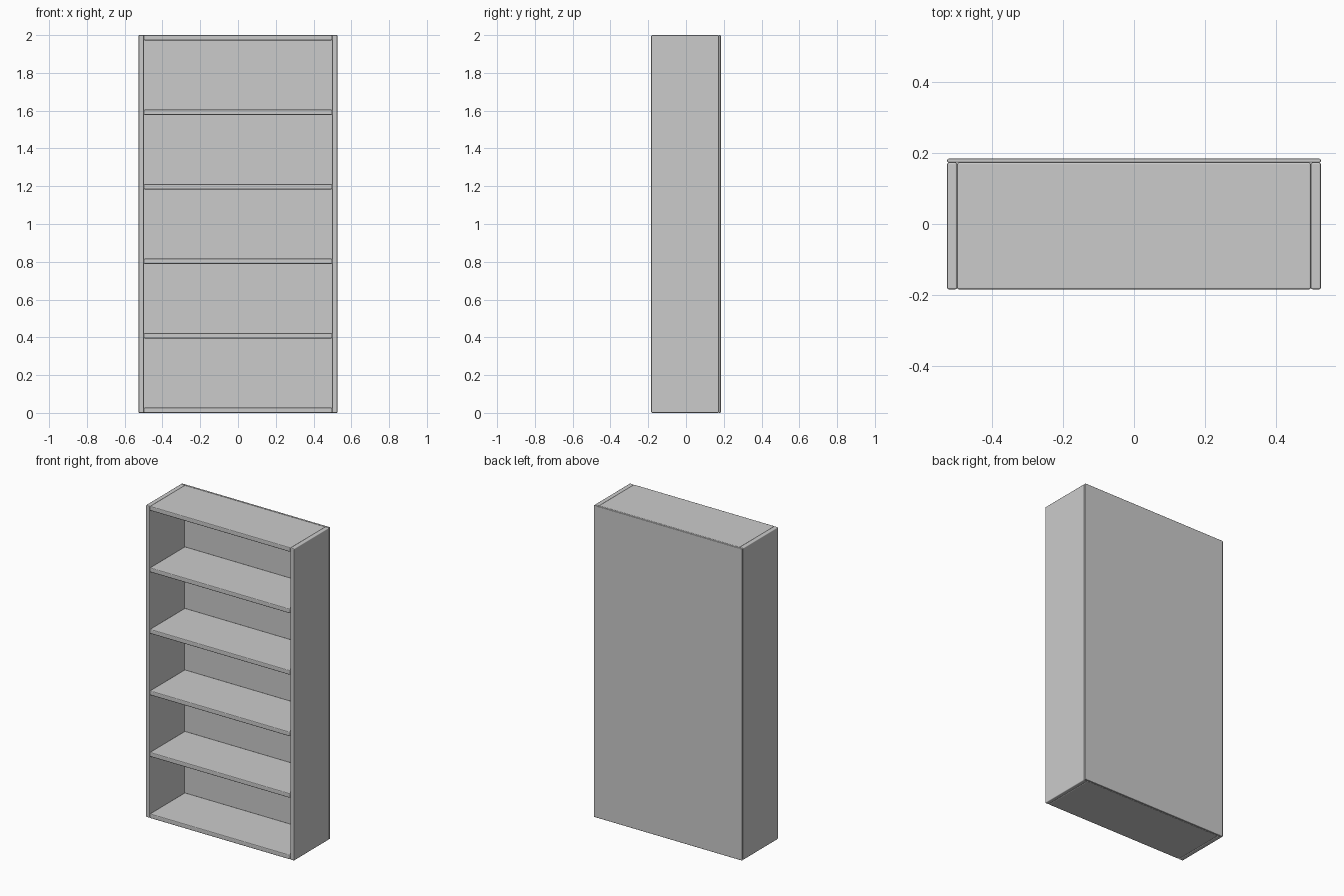
import bpy

if "Cube" in bpy.data.objects:
    bpy.data.objects.remove(bpy.data.objects["Cube"])

W, D, H = 1.052, 0.368, 2.0   # overall width, depth, height
T, BACK = 0.028, 0.011        # board and back panel thickness
SHELVES = 6


def board(name, size, loc, bevel=0.005):
    """A box with softly rounded edges."""
    bpy.ops.mesh.primitive_cube_add(size=1, location=loc)
    ob = bpy.context.object
    ob.name = name
    ob.scale = size
    bpy.ops.object.transform_apply(location=False, rotation=False, scale=True)
    mod = ob.modifiers.new("rounded_edges", 'BEVEL')
    mod.width = bevel
    mod.segments = 2
    mod.harden_normals = True
    bpy.ops.object.shade_smooth()
    return ob


depth = D - BACK
y = -BACK / 2

# Side panels
for name, s in (("left_side", -1), ("right_side", 1)):
    board(name, (T, depth, H), (s * (W - T) / 2, y, H / 2))

# Bottom, shelves and top, evenly spaced
for i in range(SHELVES):
    name = {0: "bottom_board", SHELVES - 1: "top_board"}.get(i, f"shelf_{i}")
    z = T / 2 + i * (H - T) / (SHELVES - 1)
    board(name, (W - 2 * T, depth, T), (0, y, z))

# Back panel
board("back_panel", (W, BACK, H), (0, (D - BACK) / 2, H / 2), 0.004)
